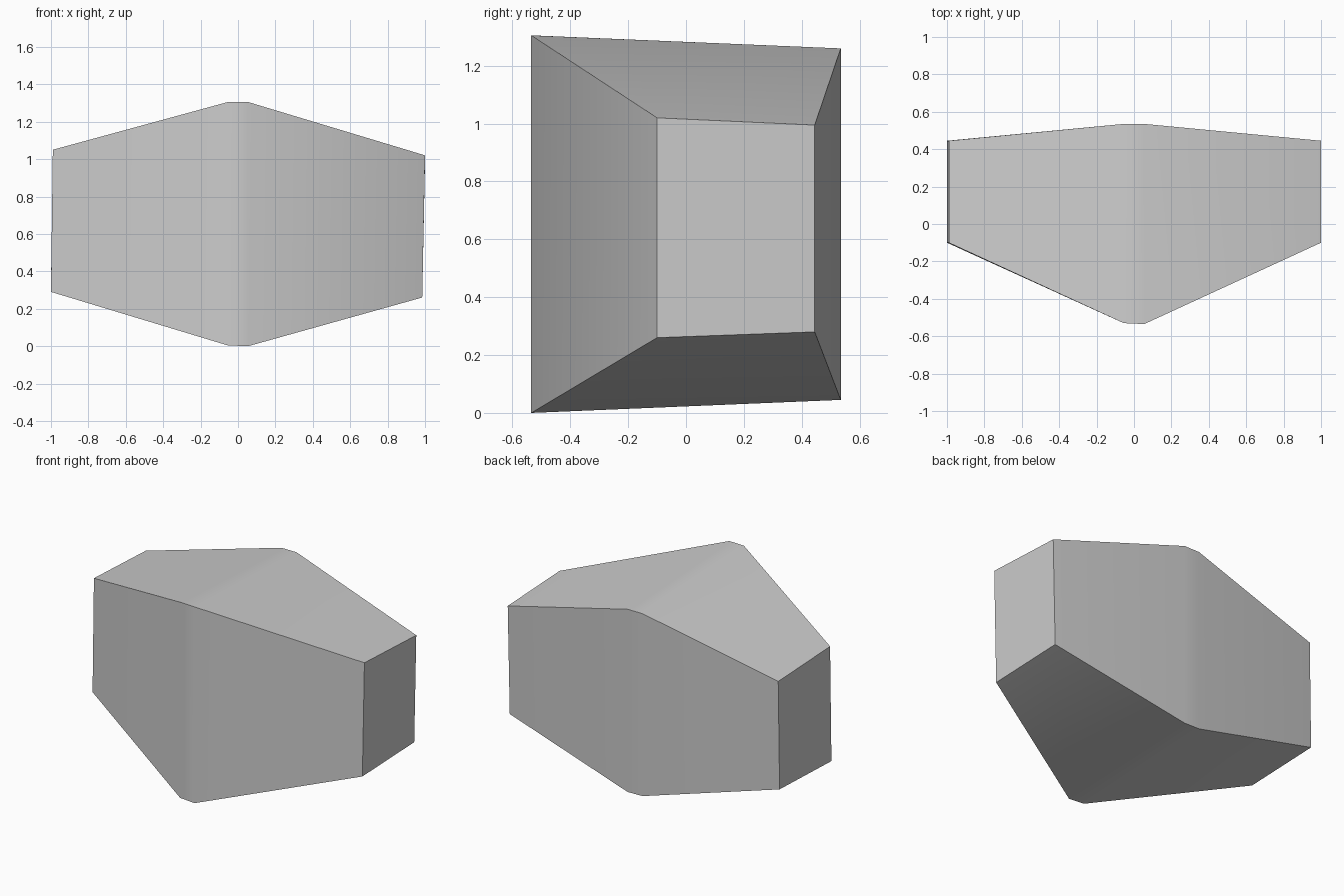
import bpy, bmesh

# Remove the default cube
cube = bpy.data.objects.get("Cube")
if cube:
    bpy.data.objects.remove(cube, do_unlink=True)

# Single plain grey
grey = bpy.data.materials.new("light_grey")
grey.use_nodes = True
colour = (0.6, 0.6, 0.6, 1)
grey.diffuse_color = colour
grey.node_tree.nodes["Principled BSDF"].inputs["Base Color"].default_value = colour


def section(x_low, x_high, front, back):
    """Four corners of a cross-section; front and back are (y, low z, high z)."""
    (fy, f0, f1), (by, b0, b1) = front, back
    return [(x_low, fy, f0), (x_low, by, b0), (x_high, by, b1), (x_high, fy, f1)]


# Tapered ends, with a narrow flat ridge between them
sections = [
    section(-1.0, -0.99, (-0.10, 0.29, 1.05), (0.445, 0.31, 1.025)),
    section(-0.055, -0.055, (-0.53, 0.004, 1.305), (0.535, 0.047, 1.26)),
    section(0.055, 0.055, (-0.535, 0.0, 1.305), (0.535, 0.045, 1.26)),
    section(0.985, 1.0, (-0.10, 0.26, 1.02), (0.445, 0.28, 0.995)),
]

# Loft the sections into one closed block
bm = bmesh.new()
rings = [[bm.verts.new(p) for p in s] for s in sections]
for a, b in zip(rings, rings[1:]):
    for i in range(4):
        j = (i + 1) % 4
        bm.faces.new((a[i], a[j], b[j], b[i]))
bm.faces.new(rings[0])
bm.faces.new(rings[-1])
bmesh.ops.recalc_face_normals(bm, faces=bm.faces)
mesh = bpy.data.meshes.new("tapered_block")
bm.to_mesh(mesh)
bm.free()
mesh.materials.append(grey)
block = bpy.data.objects.new("tapered_block", mesh)
bpy.context.collection.objects.link(block)

# Smooth the ridge, keep the outer edges sharp
bpy.ops.object.select_all(action="DESELECT")
block.select_set(True)
bpy.context.view_layer.objects.active = block
bpy.ops.object.shade_smooth_by_angle(angle=0.52)
